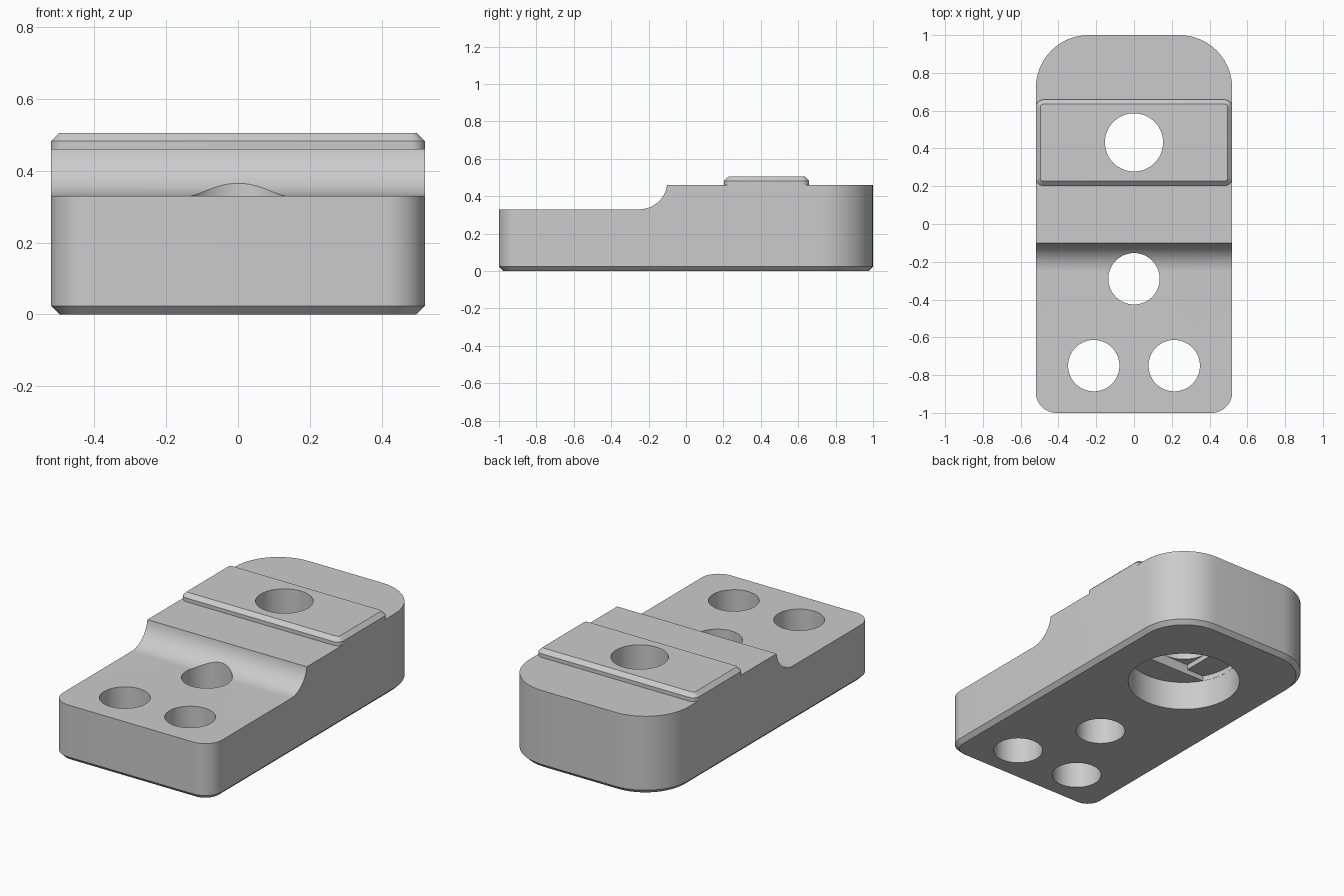
import bpy, bmesh
from math import sin, cos, radians, pi

cube = bpy.data.objects.get("Cube")
if cube:
    bpy.data.objects.remove(cube)

grey = bpy.data.materials.new("plain grey")
grey.use_nodes = True
grey.diffuse_color = (0.6, 0.6, 0.6, 1)
grey.node_tree.nodes["Principled BSDF"].inputs["Base Color"].default_value = (0.6, 0.6, 0.6, 1)


def arc(cx, cy, r, start, end, steps=12):
    return [(cx + r * cos(radians(start + (end - start) * i / steps)),
             cy + r * sin(radians(start + (end - start) * i / steps))) for i in range(steps + 1)]


def rounded_rect(half_x, y0, y1, r_front, r_back):
    return (arc(half_x - r_back, y1 - r_back, r_back, 0, 90)
            + arc(r_back - half_x, y1 - r_back, r_back, 90, 180)
            + arc(r_front - half_x, y0 + r_front, r_front, 180, 270)
            + arc(half_x - r_front, y0 + r_front, r_front, 270, 360))


def loft(name, loops):
    """Skin closed loops of 3D points and cap both ends."""
    bm = bmesh.new()
    rings = [[bm.verts.new(p) for p in loop] for loop in loops]
    n = len(rings[0])
    for low, high in zip(rings, rings[1:]):
        for i in range(n):
            j = (i + 1) % n
            bm.faces.new((low[i], low[j], high[j], high[i]))
    bm.faces.new(rings[0][::-1])
    bm.faces.new(rings[-1])
    bmesh.ops.recalc_face_normals(bm, faces=bm.faces)
    mesh = bpy.data.meshes.new(name)
    bm.to_mesh(mesh)
    bm.free()
    mesh.materials.append(grey)
    obj = bpy.data.objects.new(name, mesh)
    bpy.context.collection.objects.link(obj)
    return obj


def at_z(outline, z):
    return [(x, y, z) for x, y in outline]


def prism(name, outline, z0, z1):
    return loft(name, [at_z(outline, z0), at_z(outline, z1)])


def circle(x, y, r):
    return arc(x, y, r, 0, 360, 64)[:-1]


def cut(target, cutters):
    bpy.context.view_layer.objects.active = target
    for cutter in cutters:
        mod = target.modifiers.new("cut", 'BOOLEAN')
        mod.operation = 'DIFFERENCE'
        mod.solver = 'EXACT'
        mod.object = cutter
        bpy.ops.object.modifier_apply(modifier=mod.name)


# Main block with a chamfered underside
W, TOP, STEP, CH = 0.52, 0.46, 0.33, 0.024
outline = rounded_rect(W, -1, 1, 0.11, 0.28)
foot = rounded_rect(W - CH, CH - 1, 1 - CH, 0.11 - CH, 0.28 - CH)
body = loft("body", [at_z(foot, 0), at_z(outline, CH), at_z(outline, TOP)])

# Lowered front with a concave fillet
fillet = arc(-0.25, STEP + 0.15, 0.15, 270, 360, 20)
profile = [(-1.2, STEP)] + fillet + [(-0.1, 0.7), (-1.2, 0.7)]
step_cutter = loft("step_cutter", [[(x, y, z) for y, z in profile] for x in (-0.7, 0.7)])

# Raised rear pad with a chamfered top
pad = loft("pad", [at_z(rounded_rect(W, 0.203, 0.658, 0.04, 0.04), z) for z in (TOP, 0.482)]
           + [at_z(rounded_rect(W - CH, 0.203 + CH, 0.658 - CH, 0.04 - CH, 0.04 - CH), 0.505)])

# Screw holes, counterbore and the two stepped reliefs above it
BORE_Y, HOLE_R, BORE_R, DEPTH = 0.432, 0.155, 0.31, 0.172
screw_cutters = [prism("screw_hole_cutter", circle(x, y, 0.136), -0.1, 0.8)
                 for x, y in ((-0.213, -0.75), (0.213, -0.75), (0, -0.29))]
bore_cutter = prism("bore_cutter", circle(0, BORE_Y, BORE_R), -0.1, DEPTH)
slot = arc(0, BORE_Y, BORE_R - 0.001, -30, 30) + arc(0, BORE_Y, BORE_R - 0.001, 150, 210)
slot_cutter = prism("slot_cutter", slot, 0.1, DEPTH + 0.03)
s = HOLE_R
square = [(s, BORE_Y - s), (s, BORE_Y + s), (-s, BORE_Y + s), (-s, BORE_Y - s)]
square_cutter = prism("square_cutter", square, 0.09, DEPTH + 0.06)
hole_cutter = prism("rear_hole_cutter", circle(0, BORE_Y, HOLE_R - 0.001), -0.2, 0.8)

cut(body, [step_cutter] + screw_cutters + [bore_cutter, slot_cutter, square_cutter, hole_cutter])
cut(pad, [hole_cutter])
for cutter in [step_cutter, bore_cutter, slot_cutter, square_cutter, hole_cutter] + screw_cutters:
    bpy.data.objects.remove(cutter)

# Smooth rounds, sharp edges
bpy.ops.object.select_all(action='DESELECT')
for obj in (body, pad):
    obj.select_set(True)
bpy.context.view_layer.objects.active = body
bpy.ops.object.shade_smooth_by_angle(angle=radians(30))
